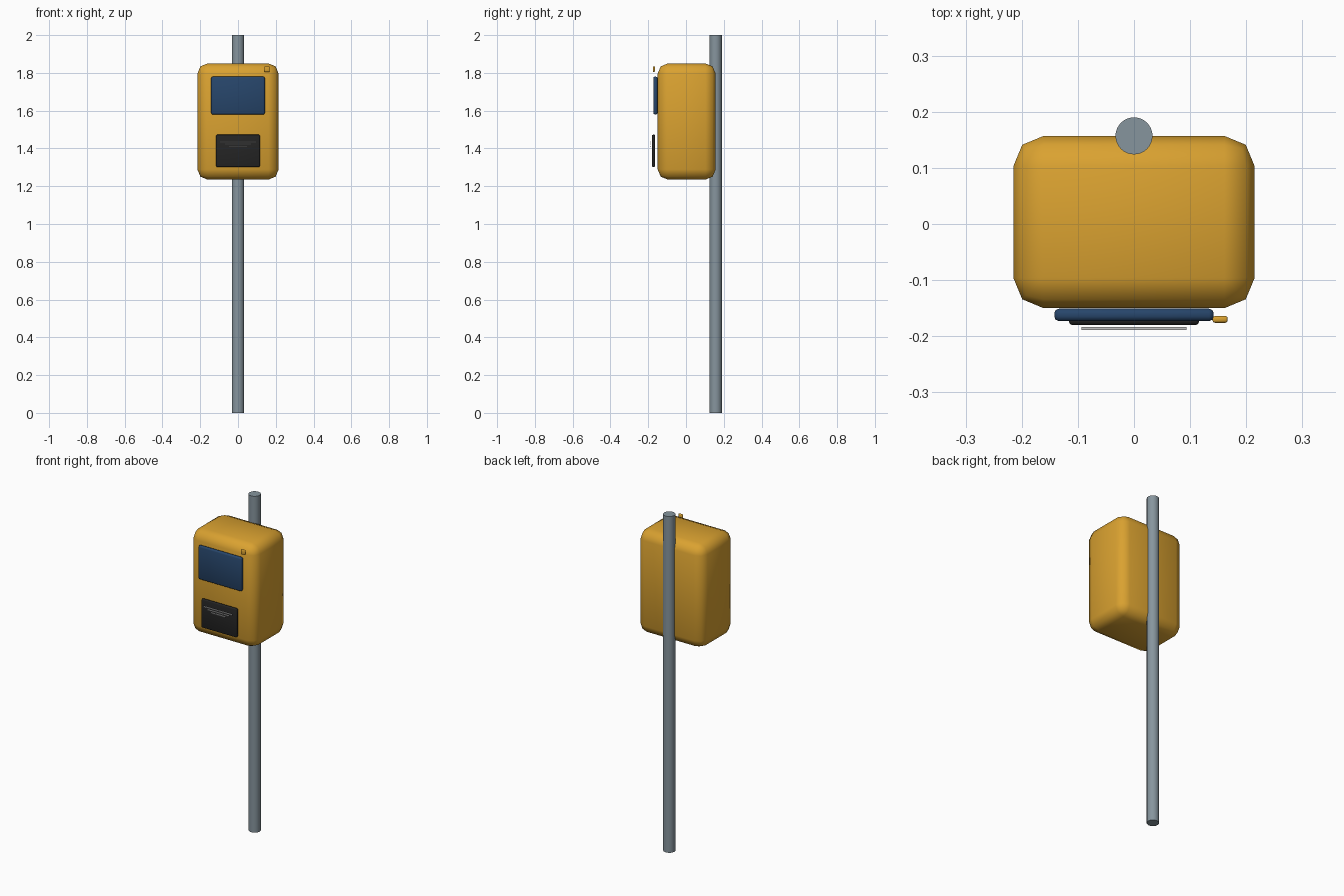
import bpy
import math

if "Cube" in bpy.data.objects:
    bpy.data.objects.remove(bpy.data.objects["Cube"])


def material(name, color):
    m = bpy.data.materials.new(name)
    m.diffuse_color = (*color, 1)
    m.use_nodes = True
    m.node_tree.nodes["Principled BSDF"].inputs["Base Color"].default_value = m.diffuse_color
    return m


YELLOW = material("amber yellow", (0.70, 0.36, 0.03))
STEEL = material("grey steel", (0.24, 0.30, 0.34))
BLUE = material("dark blue", (0.02, 0.06, 0.145))
BLACK = material("black", (0.018, 0.018, 0.018))
PALE = material("pale grey", (0.55, 0.55, 0.55))


def box(name, x, y, z, mat, bevel=0, segments=2):
    """Rounded box from (min, max) extents on each axis."""
    ext = (x, y, z)
    bpy.ops.mesh.primitive_cube_add(size=1, location=[(a + b) / 2 for a, b in ext])
    ob = bpy.context.object
    ob.name = name
    ob.scale = [b - a for a, b in ext]
    bpy.ops.object.transform_apply(location=False, rotation=False, scale=True)
    ob.data.materials.append(mat)
    if bevel:
        mod = ob.modifiers.new("rounding", "BEVEL")
        mod.width = bevel
        mod.segments = segments
        bpy.ops.object.modifier_apply(modifier=mod.name)
        bpy.ops.object.shade_smooth_by_angle(angle=math.radians(50))
    return ob


# Mounting pole behind the housing
bpy.ops.mesh.primitive_cylinder_add(vertices=32, radius=0.033, depth=2,
                                    location=(0, 0.157, 1))
pole = bpy.context.object
pole.name = "pole"
pole.data.materials.append(STEEL)
bpy.ops.object.shade_smooth_by_angle(angle=math.radians(30))

# Housing
box("housing", (-0.215, 0.215), (-0.15, 0.157), (1.235, 1.85), YELLOW, 0.054)

# Screen and lower panel on the front
box("screen", (-0.142, 0.142), (-0.173, -0.151), (1.58, 1.78), BLUE, 0.008)
box("speaker_panel", (-0.116, 0.116), (-0.18, -0.163), (1.302, 1.473), BLACK, 0.006)

# Small button at the upper right
box("button", (0.14, 0.167), (-0.176, -0.164), (1.805, 1.834), YELLOW, 0.004)

# Three slats, narrowing downwards
for i, (half, z) in enumerate([(0.094, 1.435), (0.07, 1.423), (0.047, 1.411)]):
    box(f"slat_{i + 1}", (-half, half), (-0.189, -0.184), (z - 0.003, z + 0.003), PALE)
